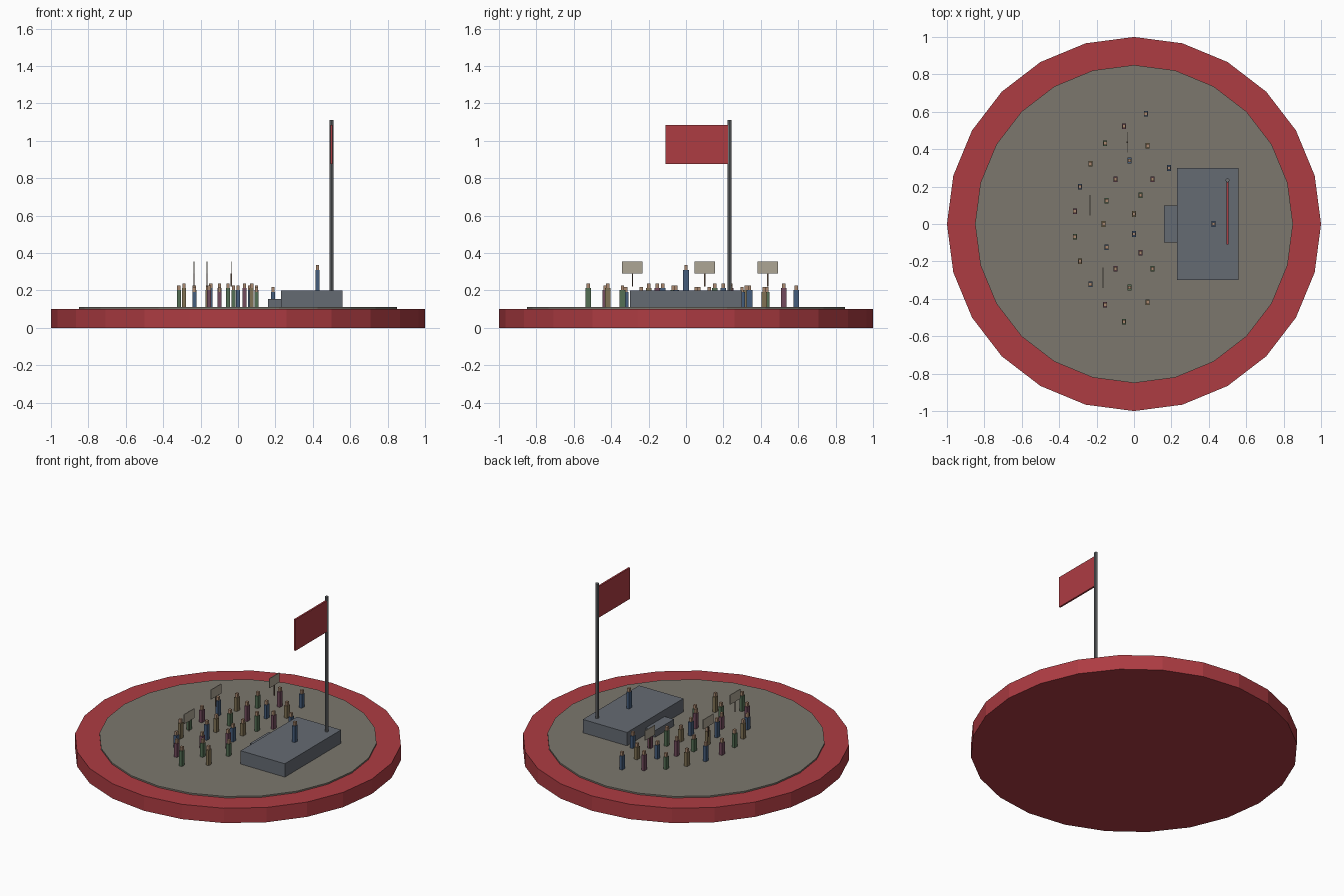
import bpy, math

if "Cube" in bpy.data.objects:
    bpy.data.objects.remove(bpy.data.objects["Cube"])

# ---------- helpers ----------
def mat(name, r, g, b):
    m = bpy.data.materials.new(name)
    m.diffuse_color = (r, g, b, 1)
    m.use_nodes = True
    m.node_tree.nodes["Principled BSDF"].inputs["Base Color"].default_value = m.diffuse_color
    return m

RED = mat("red", 0.42, 0.045, 0.055)
PAVING = mat("paving", 0.2, 0.185, 0.155)
SLATE = mat("slate", 0.13, 0.145, 0.17)
STEEL = mat("steel", 0.16, 0.17, 0.18)
SKIN = mat("skin", 0.4, 0.25, 0.16)
CARD = mat("card", 0.42, 0.38, 0.3)
WOOD = mat("wood", 0.15, 0.1, 0.07)
CLOTHES = [mat("green_cloth", 0.09, 0.16, 0.09), mat("maroon_cloth", 0.17, 0.07, 0.11),
           mat("blue_cloth", 0.06, 0.11, 0.2), mat("tan_cloth", 0.22, 0.17, 0.09)]

def box(name, x, y, z, material):
    """Box from (min, max) pairs on each axis."""
    mid = [(a + b) / 2 for a, b in (x, y, z)]
    bpy.ops.mesh.primitive_cube_add(size=1, location=mid)
    o = bpy.context.object
    o.name = name
    o.scale = [b - a for a, b in (x, y, z)]
    bpy.ops.object.transform_apply(location=False, rotation=False, scale=True)
    o.data.materials.append(material)
    return o

def block(name, x, y, sx, sy, z0, z1, material):
    """Box centred on x, y with full sizes sx, sy."""
    return box(name, (x - sx / 2, x + sx / 2), (y - sy / 2, y + sy / 2), (z0, z1), material)

def cylinder(name, x, y, radius, z0, z1, sides, material):
    bpy.ops.mesh.primitive_cylinder_add(vertices=sides, radius=radius, depth=z1 - z0,
                                        location=(x, y, (z0 + z1) / 2))
    o = bpy.context.object
    o.name = name
    o.data.materials.append(material)
    return o

def person(name, x, y, z0, top, cloth):
    block(name + "_body", x, y, 0.021, 0.03, z0, top - 0.025, cloth)
    block(name + "_head", x, y, 0.017, 0.018, top - 0.025, top, SKIN)

# ---------- base and plaza ----------
cylinder("base_disc", 0, 0, 1.0, 0, 0.1, 24, RED)
cylinder("plaza", 0, 0, 0.85, 0.1, 0.11, 24, PAVING)

# ---------- stage with step ----------
box("stage", (0.23, 0.56), (-0.3, 0.3), (0.11, 0.2), SLATE)
box("stage_step", (0.16, 0.23), (-0.1, 0.1), (0.11, 0.155), SLATE)

# ---------- flag ----------
cylinder("flag_pole", 0.5, 0.233, 0.011, 0.2, 1.11, 8, STEEL)
box("flag", (0.494, 0.506), (-0.11, 0.225), (0.875, 1.085), RED)

# ---------- speaker on stage ----------
person("speaker", 0.425, 0, 0.2, 0.335, CLOTHES[2])

# ---------- crowd in three arcs facing the stage ----------
TOPS = (0.217, 0.238, 0.227)
i = 0
for radius, count, step, first in ((0.33, 7, 18.6, -2.5), (0.488, 9, 14.7, -4), (0.646, 11, 12, -4.5)):
    for k in range(count):
        a = math.radians((first + k) * step)
        person(f"listener_{i + 1}", 0.326 - radius * math.cos(a), radius * math.sin(a),
               0.11, TOPS[i % 3], CLOTHES[i % 4])
        i += 1

# ---------- placards ----------
for n, (x, y) in enumerate(((-0.235, 0.1), (-0.165, -0.287), (-0.036, 0.437))):
    block(f"placard_{n + 1}", x, y, 0.005, 0.108, 0.29, 0.354, CARD)
    block(f"placard_stick_{n + 1}", x, y, 0.006, 0.006, 0.22, 0.29, WOOD)
